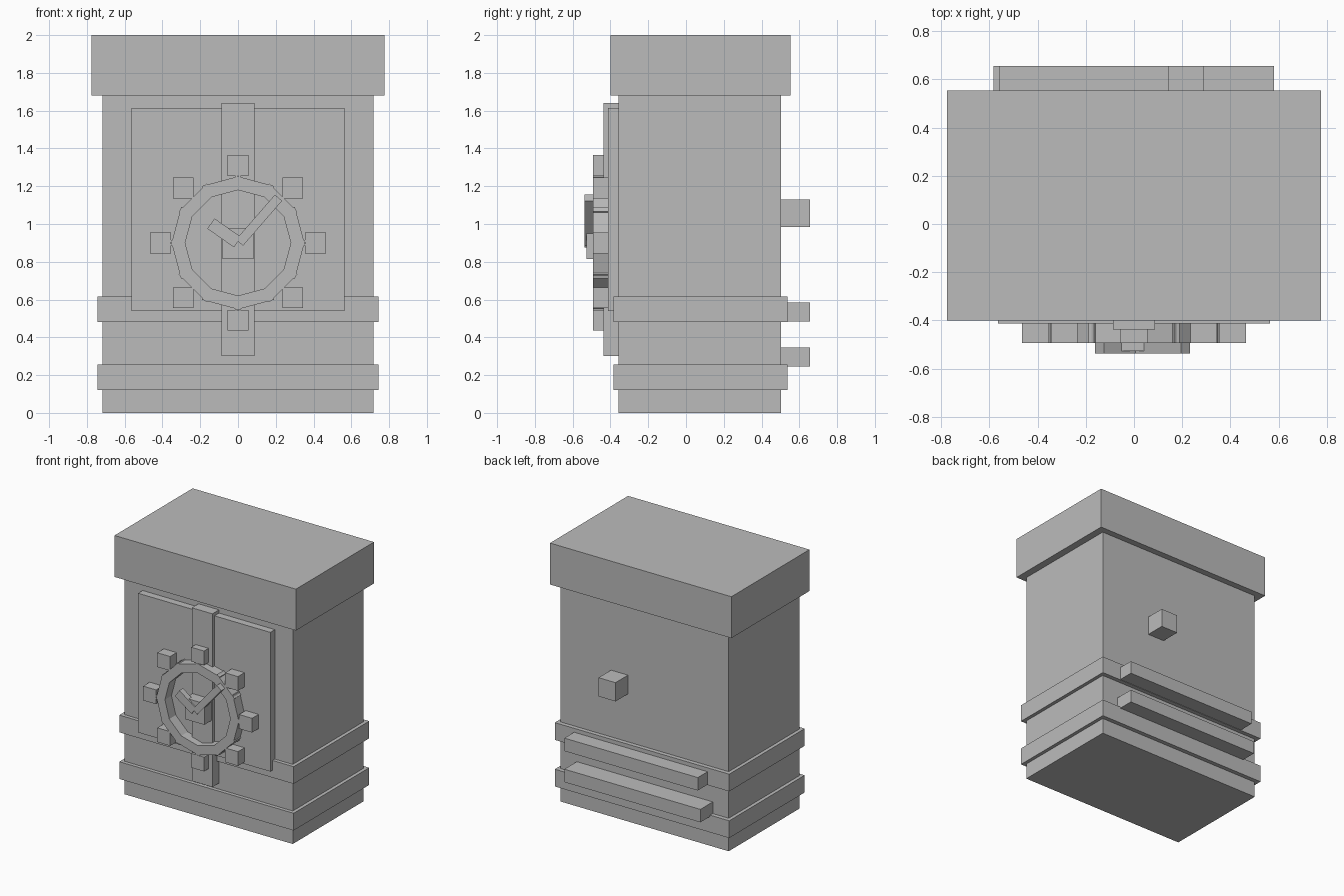
import bpy
import bmesh
from math import cos, sin, radians
from mathutils import Matrix, Vector

old = bpy.data.objects.get("Cube")
if old:
    bpy.data.objects.remove(old, do_unlink=True)

stone = bpy.data.materials.new("plain grey")
stone.use_nodes = True
GREY = (0.5, 0.5, 0.5, 1)
stone.diffuse_color = GREY
stone.node_tree.nodes["Principled BSDF"].inputs["Base Color"].default_value = GREY


def box(name, x, y, z, tilt=0):
    """Box spanning the given ranges, turned by tilt degrees in the front plane."""
    spans = (x, y, z)
    centre = Vector([(a + b) / 2 for a, b in spans])
    size = [b - a for a, b in spans]
    bm = bmesh.new()
    bmesh.ops.create_cube(bm, size=1, matrix=Matrix.Diagonal((*size, 1)))
    mesh = bpy.data.meshes.new(name)
    bm.to_mesh(mesh)
    bm.free()
    mesh.materials.append(stone)
    obj = bpy.data.objects.new(name, mesh)
    obj.location = centre
    obj.rotation_euler.y = -radians(tilt)
    bpy.context.collection.objects.link(obj)
    return obj


def plate(name, cx, cz, width, height, y, tilt=0):
    """Box on the front, given by its centre and size."""
    return box(name, (cx - width / 2, cx + width / 2), y,
               (cz - height / 2, cz + height / 2), tilt)


# Main case, lid and the two bands around the base
box("case", (-0.718, 0.718), (-0.357, 0.504), (0, 1.69))
box("lid", (-0.775, 0.775), (-0.4, 0.553), (1.68, 2))
for name, low in (("lower_band", 0.122), ("upper_band", 0.482)):
    box(name, (-0.745, 0.745), (-0.385, 0.537), (low, low + 0.133))

# Front panel and centre strip
box("front_panel", (-0.565, 0.565), (-0.413, -0.35), (0.54, 1.615))
box("centre_strip", (-0.088, 0.088), (-0.438, -0.35), (0.302, 1.64))

# Dial: ring of twelve straight segments and eight square markers
DIAL_Z = 0.9
DIAL_Y = (-0.493, -0.413)
for i in range(12):
    angle = 15 + 30 * i
    a = radians(angle)
    plate(f"ring_segment_{i + 1}", 0.305 * cos(a), DIAL_Z + 0.305 * sin(a),
          0.07, 0.21, DIAL_Y, angle)
for i in range(8):
    a = radians(45 * i)
    plate(f"marker_{i + 1}", 0.41 * cos(a), DIAL_Z + 0.41 * sin(a),
          0.11, 0.11, DIAL_Y)

# Hub and hands
plate("hub", 0, 0.897, 0.164, 0.164, (-0.527, -0.42))
HAND_Y = (-0.538, -0.493)
plate("long_hand", 0.111, 1.02, 0.315, 0.05, HAND_Y, 49)
plate("short_hand", -0.073, 0.953, 0.172, 0.066, HAND_Y, -35)

# Back: square knob and two rails
BACK_Y = (0.49, 0.656)
box("back_knob", (0.143, 0.288), BACK_Y, (0.985, 1.13))
box("upper_rail", (-0.56, 0.58), BACK_Y, (0.485, 0.585))
box("lower_rail", (-0.582, 0.58), BACK_Y, (0.245, 0.345))
